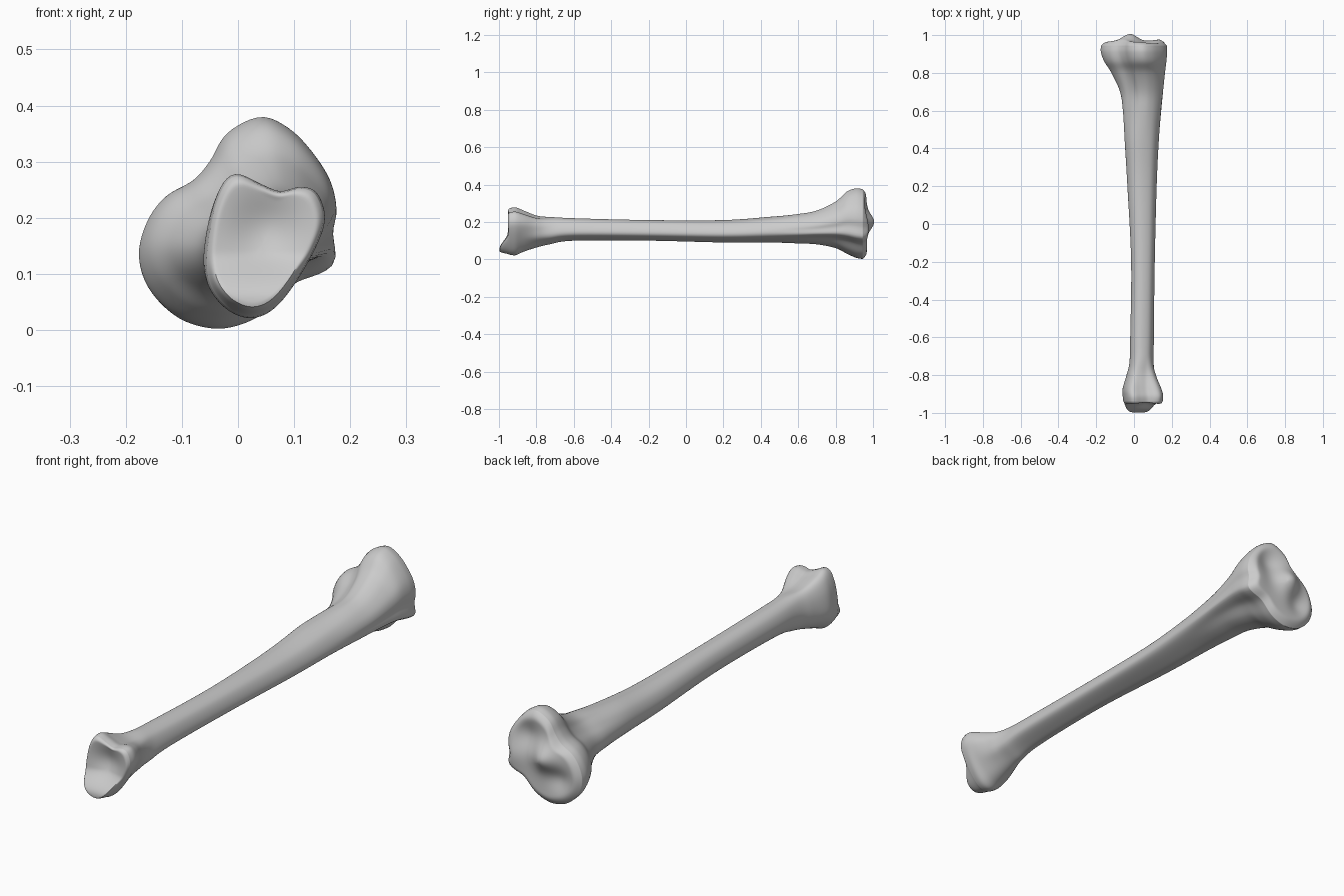
import bpy
import bmesh
import math
from mathutils import Vector

SEGMENTS = 96
RINGS_PER_SPAN = 8

default_cube = bpy.data.objects.get("Cube")
if default_cube:
    bpy.data.objects.remove(default_cube, do_unlink=True)

# Cross-section outlines (x, z) in hundredths: knee end, shaft, ankle end
KNEE = [(4, 38), (9, 36), (13, 32), (16.5, 26.5), (17.7, 21), (17, 17), (17.5, 12), (15, 10),
        (10, 8), (5, 3), (0, .5), (-5, 0), (-11, 2), (-16, 7), (-17.8, 13), (-16.3, 19),
        (-13, 23.5), (-8, 26.5), (-5, 30), (-2, 35)]
SHAFT = [(4, 20.5), (9, 19), (11.5, 15), (11, 11.8), (6, 9.6), (2, 9), (-1, 11), (-2, 15), (0, 19)]
ANKLE = [(0, 27.8), (4, 26), (7.5, 24.7), (11, 25.5), (14, 24.5), (15.5, 20), (14, 15), (10, 8),
         (6, 3.4), (2, 2), (-2, 3.5), (-5, 7), (-6, 11), (-5.7, 16), (-4.5, 22), (-2.5, 26.5)]

# Stations along the bone: y, x min, x max, z min, z max, in hundredths
STATIONS = [(-94, -5.6, 15.2, 2.4, 27.5), (-91, -6, 15.5, 2.2, 27.8), (-87, -6, 14.5, 4, 26.3),
            (-80, -4, 12, 6.3, 23.7), (-73, -2.4, 10.6, 8, 22.8), (-60, -2, 10.5, 10, 22),
            (-20, -1.5, 11, 10, 21), (20, -3.5, 12, 9, 21), (45, -5, 13.2, 9, 22.8),
            (60, -6, 14.5, 8.5, 24.5), (70, -7.5, 15.5, 8, 26.3), (80, -12, 16.5, 6, 31),
            (86, -15.8, 17.2, 3, 36.3), (91, -17.6, 17.6, .8, 38), (94.5, -17.5, 17.4, .2, 37.5)]


def spline(a, b, c, d, t):
    """Catmull-Rom interpolation between b and c."""
    return b + (c - a) * t / 2 + (a - b * 2.5 + c * 2 - d / 2) * t * t + ((b - c) * 3 + d - a) * t ** 3 / 2


def smooth(low, high, value):
    t = max(0, min(1, (value - low) / (high - low)))
    return t * t * (3 - 2 * t)


def bump(x, z, cx, cz, size):
    return math.exp(-((x - cx) ** 2 + (z - cz) ** 2) / size ** 2)


def unit_radii(outline):
    """Radius of an outline at even angles, fitted to a two unit box."""
    pts = [Vector(p) for p in outline]
    n = len(pts)
    dense = [spline(pts[i - 1], pts[i], pts[(i + 1) % n], pts[(i + 2) % n], k / 20)
             for i in range(n) for k in range(20)]
    xs, zs = [p.x for p in dense], [p.y for p in dense]
    polar = []
    for p in dense:
        x = (2 * p.x - max(xs) - min(xs)) / (max(xs) - min(xs))
        z = (2 * p.y - max(zs) - min(zs)) / (max(zs) - min(zs))
        polar.append((math.atan2(z, x), math.hypot(x, z)))
    polar.sort()
    first, last = polar[0], polar[-1]
    polar = [(last[0] - math.tau, last[1])] + polar + [(first[0] + math.tau, first[1])]
    radii = []
    for s in range(SEGMENTS):
        angle = -math.pi + math.tau * s / SEGMENTS
        for (a, ra), (b, rb) in zip(polar, polar[1:]):
            if a <= angle <= b:
                radii.append(ra + (rb - ra) * (angle - a) / max(b - a, 1e-9))
                break
    return radii


knee, shaft, ankle = unit_radii(KNEE), unit_radii(SHAFT), unit_radii(ANKLE)


def section(station):
    y, x0, x1, z0, z1 = station / 100
    to_knee, to_ankle = smooth(0.4, 0.88, y), smooth(-0.68, -0.9, y)
    ring = []
    for s in range(SEGMENTS):
        angle = -math.pi + math.tau * s / SEGMENTS
        r = shaft[s] + (knee[s] - shaft[s]) * to_knee + (ankle[s] - shaft[s]) * to_ankle
        ring.append(Vector(((x0 + x1) / 2 + r * math.cos(angle) * (x1 - x0) / 2, y,
                            (z0 + z1) / 2 + r * math.sin(angle) * (z1 - z0) / 2)))
    return ring


def knee_relief(x, z):
    """Two shallow joint dishes with a raised ridge between them."""
    return (0.04 * bump(x, z, -0.02, 0.2, 0.055) + 0.01 * bump(x, z, 0.14, 0.17, 0.06)
            - 0.022 * bump(x, z, 0.07, 0.27, 0.06) - 0.016 * bump(x, z, -0.08, 0.12, 0.05))


def ankle_relief(x, z):
    """Hollow joint face above a projecting lower knob."""
    return 0.028 * bump(x, z, 0.05, 0.18, 0.065) - 0.042 * smooth(0.14, 0.055, z)


def cap(rim, depth, relief, rounding):
    """Rings closing an end, rolled over at the rim and shaped by the relief."""
    centre = sum(rim, Vector()) / len(rim)
    rings = []
    for k in range(1, 25):
        turn = k / 24
        scale = math.cos(turn * math.pi / 2) if k < 24 else 0.005
        dome = depth * smooth(0, rounding, 1 - scale) ** 0.5
        ring = []
        for p in rim:
            q = centre.lerp(p, scale)
            q.y = p.y + dome + relief(q.x, q.z) * smooth(0, rounding, 1 - scale)
            ring.append(q)
        rings.append(ring)
    return rings


# Loft the shaft and both flared ends
rows = [Vector(s) for s in STATIONS]
rings = []
for i in range(len(rows) - 1):
    before, after = rows[max(i - 1, 0)], rows[min(i + 2, len(rows) - 1)]
    rings += [section(spline(before, rows[i], rows[i + 1], after, k / RINGS_PER_SPAN))
              for k in range(RINGS_PER_SPAN)]
rings.append(section(rows[-1]))

# Close the ankle and knee joints
rings = (cap(rings[0], -0.016, ankle_relief, 0.14)[::-1] + rings
         + cap(rings[-1], 0.022, knee_relief, 0.2))

bm = bmesh.new()
loops = [[bm.verts.new(p) for p in ring] for ring in rings]
for lower, upper in zip(loops, loops[1:]):
    for s in range(SEGMENTS):
        t = (s + 1) % SEGMENTS
        bm.faces.new((lower[s], lower[t], upper[t], upper[s]))
bm.faces.new(loops[0])
bm.faces.new(loops[-1])
bmesh.ops.recalc_face_normals(bm, faces=bm.faces)
mesh = bpy.data.meshes.new("shin_bone")
bm.to_mesh(mesh)
bm.free()

bone = bpy.data.objects.new("shin_bone", mesh)
bpy.context.collection.objects.link(bone)

# Plain grey bone colour
grey = bpy.data.materials.new("bone_grey")
grey.use_nodes = True
colour = (0.6, 0.6, 0.6, 1)
grey.diffuse_color = colour
grey.node_tree.nodes["Principled BSDF"].inputs["Base Color"].default_value = colour
mesh.materials.append(grey)

# Soften the loft and shade it smooth
relax = bone.modifiers.new("relax", "SMOOTH")
relax.factor = 0.5
relax.iterations = 3
bpy.context.view_layer.objects.active = bone
bone.select_set(True)
bpy.ops.object.shade_smooth_by_angle(angle=math.radians(50))
